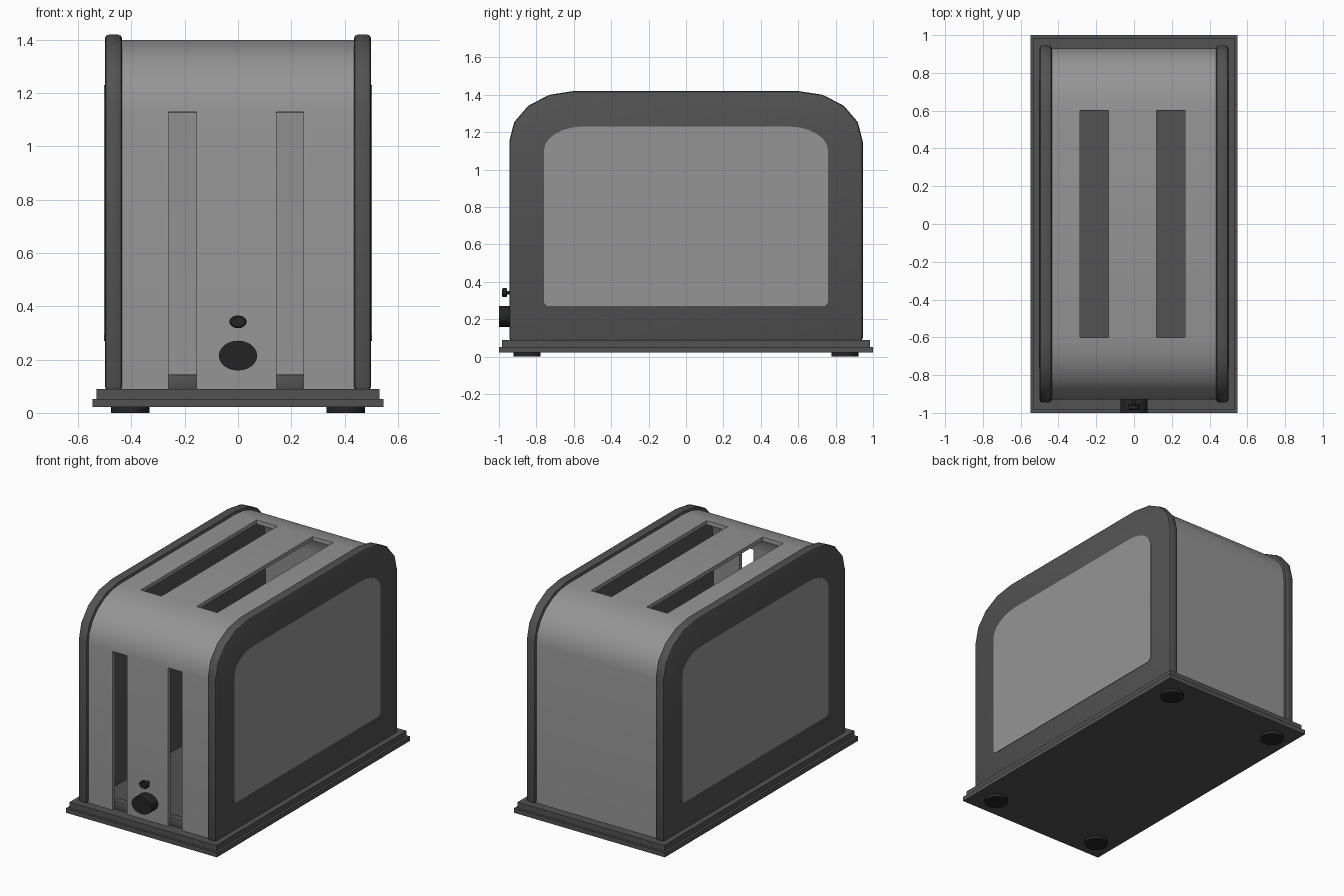
import bpy, bmesh, math
from math import sin, cos, pi, radians

if "Cube" in bpy.data.objects:
    bpy.data.objects.remove(bpy.data.objects["Cube"])


def material(name, v):
    m = bpy.data.materials.new(name)
    m.diffuse_color = (v, v, v, 1)
    m.use_nodes = True
    m.node_tree.nodes["Principled BSDF"].inputs["Base Color"].default_value = m.diffuse_color
    return m


steel = material("brushed grey", 0.30)
dark = material("dark grey", 0.085)
black = material("black", 0.018)


def finish(name, bm, mat, bevel=0, segments=2, solid=0):
    me = bpy.data.meshes.new(name)
    bm.to_mesh(me)
    bm.free()
    ob = bpy.data.objects.new(name, me)
    bpy.context.collection.objects.link(ob)
    me.materials.append(mat)
    bpy.ops.object.select_all(action='DESELECT')
    ob.select_set(True)
    bpy.context.view_layer.objects.active = ob
    if solid:
        m = ob.modifiers.new("thickness", 'SOLIDIFY')
        m.thickness, m.offset = solid, -1
        bpy.ops.object.modifier_apply(modifier=m.name)
    if bevel:
        m = ob.modifiers.new("bevel", 'BEVEL')
        m.width, m.segments = bevel, segments
        m.limit_method, m.angle_limit = 'ANGLE', radians(40)
        bpy.ops.object.modifier_apply(modifier=m.name)
    bpy.ops.object.shade_smooth_by_angle(angle=radians(35))
    return ob


def box(name, lo, hi, mat, bevel=0):
    bm = bmesh.new()
    bmesh.ops.create_cube(bm, size=1)
    for v in bm.verts:
        v.co = [(a + b) / 2 + c * (b - a) for a, b, c in zip(lo, hi, v.co)]
    return finish(name, bm, mat, bevel)


def cylinder(name, center, rx, ry, depth, mat, along_y=False, sides=24, bevel=0):
    bm = bmesh.new()
    bmesh.ops.create_cone(bm, cap_ends=True, segments=sides, radius1=1, radius2=1, depth=depth)
    for v in bm.verts:
        x, y, z = v.co
        p = (x * rx, -z, y * ry) if along_y else (x * rx, y * ry, z)
        v.co = [a + b for a, b in zip(center, p)]
    return finish(name, bm, mat, bevel, 1)


def arch(y0, z0, z1, ry, rz, n):
    """Arch profile in y, z: front bottom, over the top, back bottom."""
    half = [(y0, z0)] + [(y0 - ry + ry * cos(a), z1 - rz + rz * sin(a))
                         for a in (pi / 2 * i / n for i in range(n + 1))]
    return [(-y, z) for y, z in half] + half[::-1]


def prism(name, profile, x0, x1, mat, bevel=0):
    bm = bmesh.new()
    f = bm.faces.new([bm.verts.new((x0, y, z)) for y, z in profile])
    ext = bmesh.ops.extrude_face_region(bm, geom=[f])
    for v in ext["geom"]:
        if isinstance(v, bmesh.types.BMVert):
            v.co.x = x1
    bmesh.ops.recalc_face_normals(bm, faces=bm.faces[:])
    return finish(name, bm, mat, bevel)


# base plate in two tiers, and feet
box("base_lower", (-0.547, -1, 0.022), (0.547, 1, 0.052), dark)
box("base_upper", (-0.532, -0.985, 0.05), (0.532, 0.985, 0.09), dark)
for sx in (-1, 1):
    for sy in (-1, 1):
        cylinder("foot", (sx * 0.405, sy * 0.85, 0.0125), 0.072, 0.072, 0.025, black)

# hollow curved shell with bread slots on top and lever slots in front
top_slots = ((-0.285, -0.135), (0.12, 0.27))
front_slots = ((-0.26, -0.155), (0.145, 0.245))
xs = sorted([-0.45, 0.45] + [x for s in top_slots + front_slots for x in s])
profile = arch(0.93, 0.08, 1.40, 0.33, 0.27, 6)
bm = bmesh.new()
grid = [[bm.verts.new((x, y, z)) for x in xs] for y, z in profile]


def inside(x, slots):
    return any(a < x < b for a, b in slots)


for j in range(len(profile) - 1):
    for i in range(len(xs) - 1):
        xm = (xs[i] + xs[i + 1]) / 2
        on_top = j == len(profile) // 2 - 1
        if on_top and inside(xm, top_slots) or j == 0 and inside(xm, front_slots):
            continue
        bm.faces.new((grid[j][i], grid[j][i + 1], grid[j + 1][i + 1], grid[j + 1][i]))
finish("shell", bm, steel, solid=0.025)

# low sills inside the lever slots
for a, b in front_slots:
    box("slot_sill", (a - 0.01, -0.91, 0.085), (b + 0.01, -0.86, 0.145), dark, 0.008)

# end panels with flush light plates
for s in (-1, 1):
    prism("side_panel", arch(0.945, 0.085, 1.42, 0.345, 0.27, 4),
          s * 0.435, s * 0.50, dark, 0.015)
    plate = arch(0.76, 0.27, 1.23, 0.21, 0.13, 6)
    (ya, za), (yb, zb) = plate[0], plate[-1]
    plate = [(ya + 0.02, za), (ya, za + 0.02)] + plate[1:-1] + [(yb, zb + 0.02), (yb - 0.02, zb)]
    prism("side_plate", plate, s * 0.497, s * 0.503, steel)

# dial and button on the front
cylinder("dial", (0, -0.96, 0.215), 0.072, 0.056, 0.08, black, True)
cylinder("button", (0, -0.97, 0.342), 0.032, 0.024, 0.028, black, True, bevel=0.005)
cylinder("button_stem", (0, -0.94, 0.342), 0.01, 0.01, 0.04, black, True, 12)
